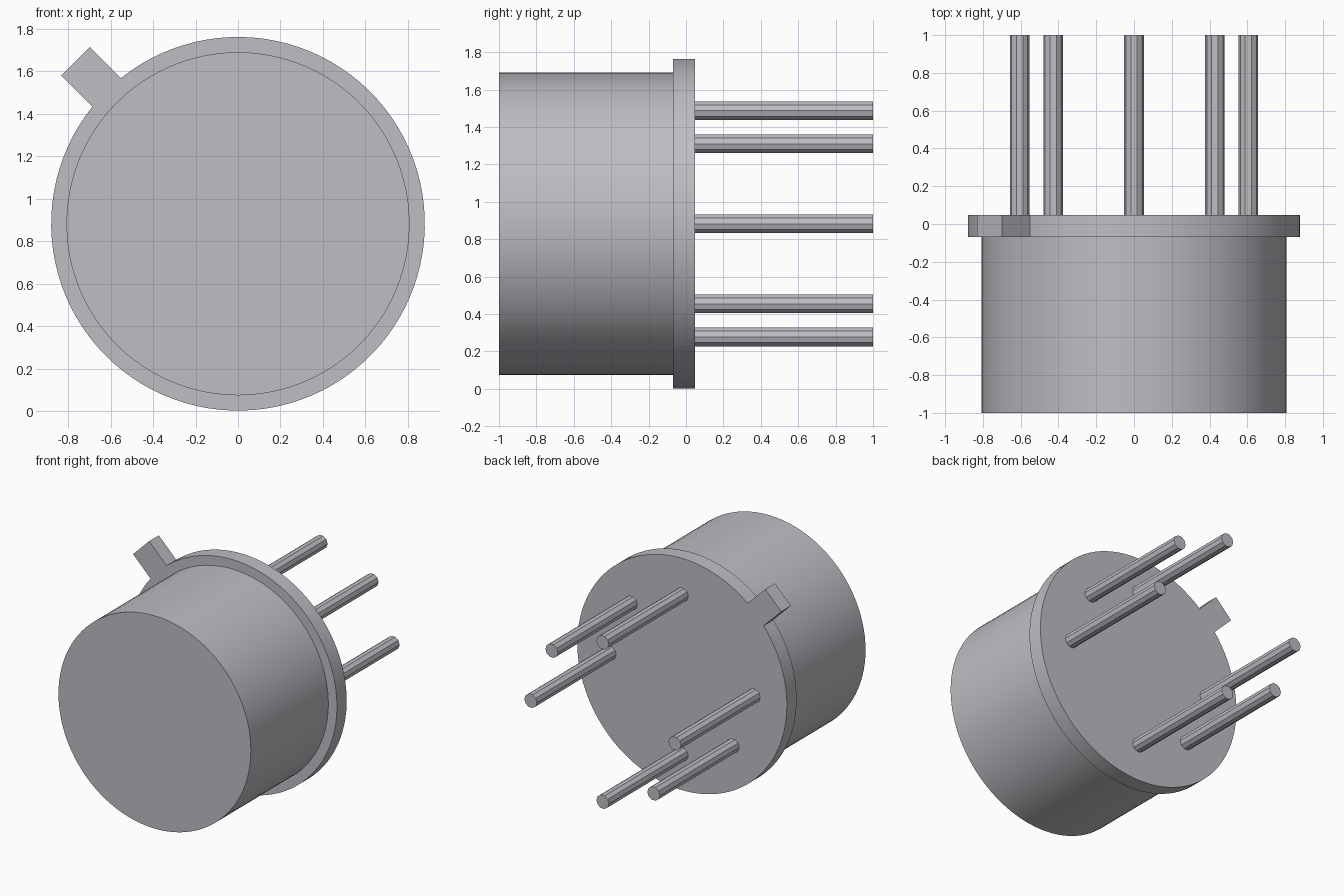
import bpy, bmesh, math
from mathutils import Vector

if "Cube" in bpy.data.objects:
    bpy.data.objects.remove(bpy.data.objects["Cube"], do_unlink=True)

CENTRE_Z = 0.882
FLANGE_R = 0.88
CAN_R = 0.808
PIN_CIRCLE_R = 0.605
FLANGE_FRONT, FLANGE_BACK = -0.07, 0.047

metal = bpy.data.materials.new("grey_metal")
metal.use_nodes = True
colour = (0.52, 0.51, 0.55, 1)
metal.diffuse_color = colour
metal.node_tree.nodes["Principled BSDF"].inputs["Base Color"].default_value = colour


def prism(name, outline, y0, y1, smooth=True):
    """Extrude an x-z outline (relative to the can axis) from y0 to y1."""
    bm = bmesh.new()
    base = bm.faces.new([bm.verts.new((x, y0, z + CENTRE_Z)) for x, z in outline])
    moved = bmesh.ops.extrude_face_region(bm, geom=[base], use_keep_orig=True)["geom"]
    verts = [v for v in moved if isinstance(v, bmesh.types.BMVert)]
    bmesh.ops.translate(bm, verts=verts, vec=(0, y1 - y0, 0))
    bmesh.ops.recalc_face_normals(bm, faces=bm.faces[:])
    mesh = bpy.data.meshes.new(name)
    bm.to_mesh(mesh)
    bm.free()
    mesh.materials.append(metal)
    obj = bpy.data.objects.new(name, mesh)
    bpy.context.collection.objects.link(obj)
    if smooth:
        bpy.ops.object.select_all(action="DESELECT")
        obj.select_set(True)
        bpy.context.view_layer.objects.active = obj
        bpy.ops.object.shade_smooth_by_angle(angle=math.radians(30))
    return obj


def arc(radius, start, end, count, cx=0, cz=0):
    """Points from start up to, but not including, end."""
    step = (end - start) / count
    return [(cx + radius * math.cos(start + i * step),
             cz + radius * math.sin(start + i * step)) for i in range(count)]


# Can body
prism("can", arc(CAN_R, 0, math.tau, 96), -1, FLANGE_FRONT)

# Flange with its square index tab in one outline
tab_angle = math.radians(135)
tab_half, tab_reach = 0.095, 1.082
gap = math.asin(tab_half / FLANGE_R)
out = Vector((math.cos(tab_angle), math.sin(tab_angle)))
side = Vector((-out.y, out.x))
outline = arc(FLANGE_R, tab_angle + gap, tab_angle - gap + math.tau, 96)
outline += [tuple(out * FLANGE_R * math.cos(gap) - side * tab_half),
            tuple(out * tab_reach - side * tab_half),
            tuple(out * tab_reach + side * tab_half)]
prism("flange_with_tab", outline, FLANGE_FRONT, FLANGE_BACK)

# Ten-sided lead pins, two groups of three
for number, degrees in enumerate((0, 45, 90, 180, 225, 270), 1):
    a = math.radians(degrees)
    section = arc(0.0525, 0, math.tau, 10,
                  PIN_CIRCLE_R * math.cos(a), PIN_CIRCLE_R * math.sin(a))
    prism(f"lead_pin_{number}", section, FLANGE_BACK, 1, smooth=False)
